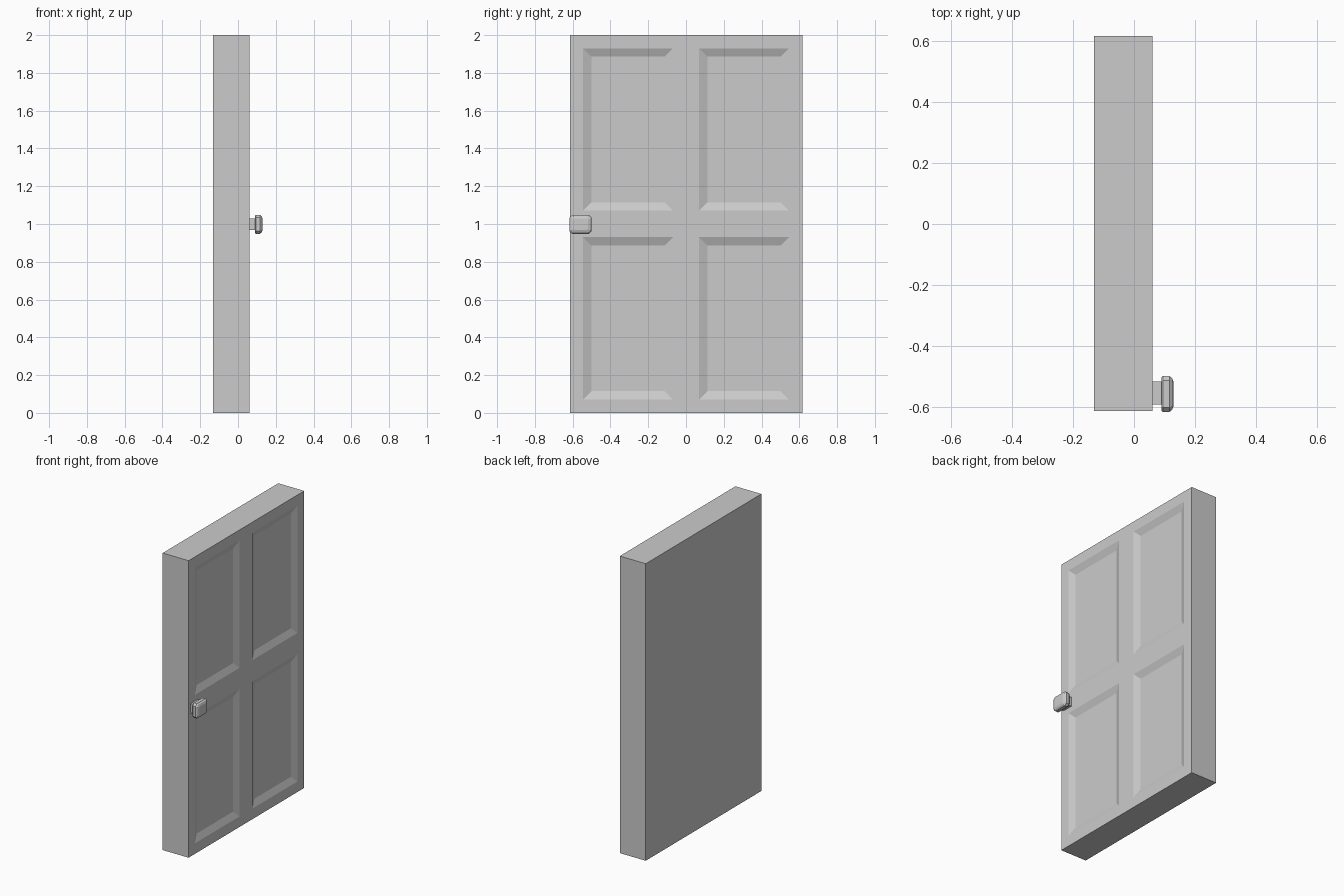
import bpy, bmesh
from mathutils import Matrix, Vector

if "Cube" in bpy.data.objects:
    bpy.data.objects.remove(bpy.data.objects["Cube"])


def finish(name, bm):
    bmesh.ops.recalc_face_normals(bm, faces=bm.faces)
    mesh = bpy.data.meshes.new(name)
    bm.to_mesh(mesh)
    bm.free()
    obj = bpy.data.objects.new(name, mesh)
    bpy.context.collection.objects.link(obj)
    return obj


def box(lo, hi):
    lo, hi = Vector(lo), Vector(hi)
    bm = bmesh.new()
    bmesh.ops.create_cube(bm, size=1, matrix=Matrix.Translation((lo + hi) / 2)
                          @ Matrix.Diagonal((*(hi - lo), 1)))
    return bm


# Door slab, cut along the rails and stiles
FACE = 0.061
bm = box((-0.132, -0.613, 0), (FACE, 0.617, 2))
cuts = [((0, y, 0), (0, 1, 0)) for y in (-0.545, -0.07, 0.07, 0.545)]
cuts += [((0, 0, z), (0, 0, 1)) for z in (0.071, 0.93, 1.071, 1.93)]
for co, no in cuts:
    bmesh.ops.bisect_plane(bm, geom=bm.verts[:] + bm.edges[:] + bm.faces[:],
                           plane_co=co, plane_no=no)

# Four recessed panels with sloping borders
panels = []
for f in bm.faces:
    c = f.calc_center_median()
    in_y = 0.07 < abs(c.y) < 0.545
    in_z = 0.071 < c.z < 0.93 or 1.071 < c.z < 1.93
    if c.x > FACE - 0.001 and in_y and in_z:
        panels.append(f)
bmesh.ops.inset_individual(bm, faces=panels, thickness=0.044, depth=-0.018,
                           use_even_offset=True)
finish("door_slab", bm)

# Knob stem
finish("knob_stem", box((0.05, -0.592, 0.967), (0.096, -0.517, 1.029)))

# Knob head: chamfered rectangle lofted through a bevelled profile
KY, KZ = -0.558, 0.998


def ring(bm, x, inset, corner):
    w, h = 0.059 - inset, 0.05 - inset
    pts = [(w, h - corner), (w - corner, h), (corner - w, h), (-w, h - corner),
           (-w, corner - h), (corner - w, -h), (w - corner, -h), (w, corner - h)]
    return [bm.verts.new((x, KY + y, KZ + z)) for y, z in pts]


bm = bmesh.new()
profile = [(0.091, 0.003, 0.014), (0.095, 0, 0.014), (0.116, 0, 0.014),
           (0.125, 0.007, 0.012), (0.13, 0.02, 0.006)]
rings = [ring(bm, *p) for p in profile]
for a, b in zip(rings, rings[1:]):
    for i in range(8):
        j = (i + 1) % 8
        bm.faces.new((a[i], a[j], b[j], b[i]))
bm.faces.new(rings[0])
bm.faces.new(rings[-1])
finish("knob_head", bm)
